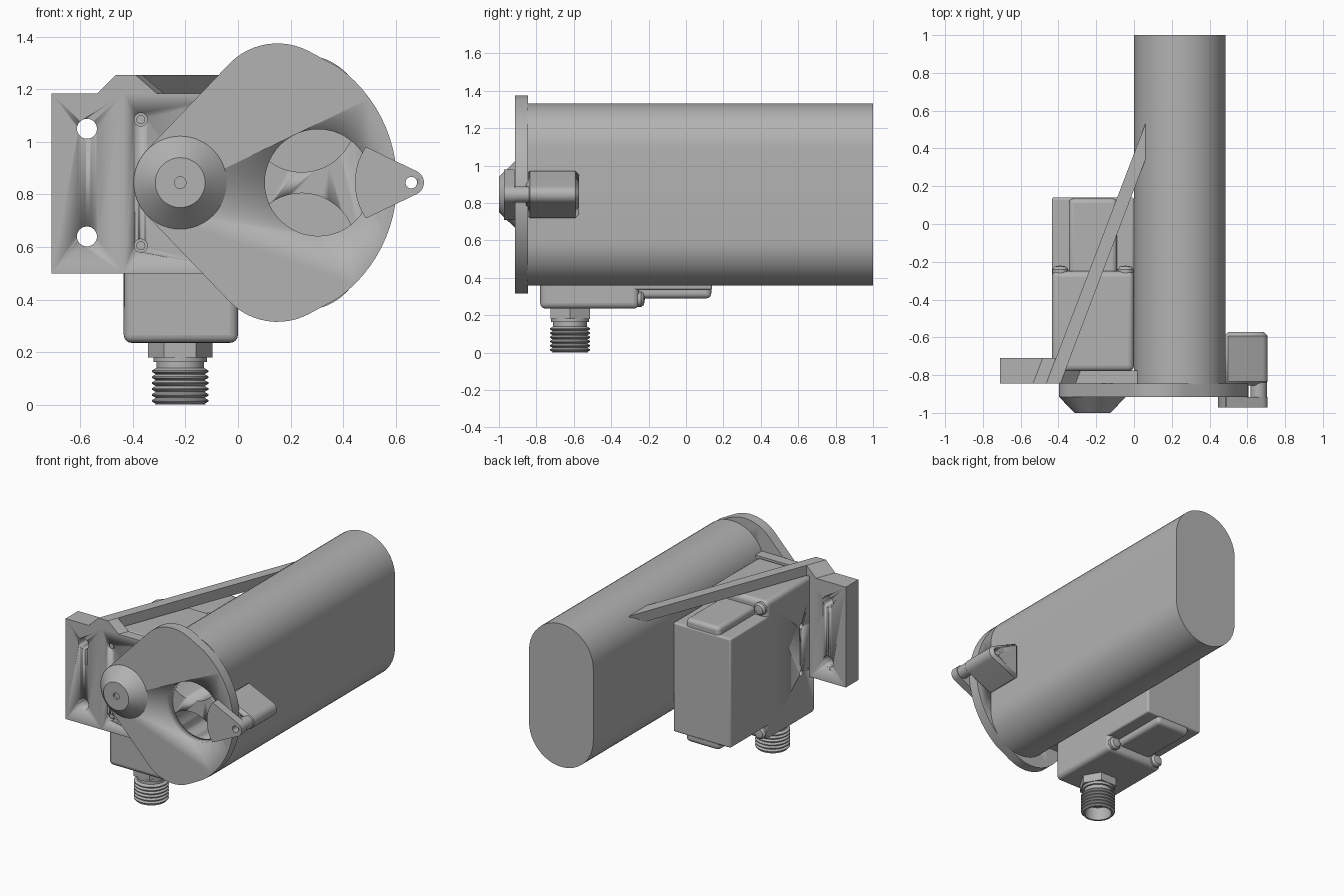
import bpy, bmesh
from math import sin, cos, pi, radians, sqrt
from mathutils import Matrix, Vector

cube = bpy.data.objects.get("Cube")
if cube:
    bpy.data.objects.remove(cube, do_unlink=True)

grey = bpy.data.materials.new("plain grey")
grey.use_nodes = True
grey.diffuse_color = (0.45, 0.45, 0.45, 1)
grey.node_tree.nodes["Principled BSDF"].inputs["Base Color"].default_value = (0.45, 0.45, 0.45, 1)


def finish(bm, name, smooth=True):
    bmesh.ops.recalc_face_normals(bm, faces=bm.faces)
    mesh = bpy.data.meshes.new(name)
    bm.to_mesh(mesh)
    bm.free()
    mesh.materials.append(grey)
    ob = bpy.data.objects.new(name, mesh)
    bpy.context.collection.objects.link(ob)
    if smooth:
        bpy.ops.object.select_all(action='DESELECT')
        ob.select_set(True)
        bpy.context.view_layer.objects.active = ob
        bpy.ops.object.shade_smooth_by_angle(angle=radians(30))
    return ob


def extrude(name, pts, a, b, axis='Y'):
    """Extrude a flat outline: (x, z) along y, or (x, y) along z."""
    bm = bmesh.new()
    put = (lambda p, d: (p[0], d, p[1])) if axis == 'Y' else (lambda p, d: (p[0], p[1], d))
    face = bm.faces.new([bm.verts.new(put(p, a)) for p in pts])
    new = bmesh.ops.extrude_face_region(bm, geom=[face])["geom"]
    shift = Vector(put((0, 0), b - a))
    bmesh.ops.translate(bm, vec=shift, verts=[v for v in new if isinstance(v, bmesh.types.BMVert)])
    return finish(bm, name)


def lathe(name, profile, centre, axis='Z', steps=48):
    """Spin (radius, height) points round an axis through centre."""
    bm = bmesh.new()
    vs = [bm.verts.new((r, 0, h)) for r, h in profile]
    es = [bm.edges.new(e) for e in zip(vs, vs[1:])]
    bmesh.ops.spin(bm, geom=vs + es, cent=(0, 0, 0), axis=(0, 0, 1), angle=2 * pi, steps=steps)
    bmesh.ops.remove_doubles(bm, verts=bm.verts, dist=1e-5)
    if axis == 'Y':
        bm.transform(Matrix.Rotation(-pi / 2, 4, 'X'))
    bm.transform(Matrix.Translation(centre))
    return finish(bm, name)


def arc(cx, cz, r, a, b, n=24):
    return [(cx + r * cos(radians(a + (b - a) * i / n)),
             cz + r * sin(radians(a + (b - a) * i / n))) for i in range(n + 1)]


def box(name, lo, hi, bevel=0):
    ob = extrude(name, [(lo[0], lo[2]), (hi[0], lo[2]), (hi[0], hi[2]), (lo[0], hi[2])], lo[1], hi[1])
    if bevel:
        m = ob.modifiers.new("round", 'BEVEL')
        m.width, m.segments = bevel, 4
    return ob


def cut(ob, cutter):
    m = ob.modifiers.new("cut", 'BOOLEAN')
    m.operation, m.object, m.solver = 'DIFFERENCE', cutter, 'EXACT'
    cutter.hide_render = True
    cutter.hide_viewport = True


def bore(ob, x, z, r, y0, y1):
    cut(ob, extrude("bore_cutter", arc(x, z, r, 0, 360 - 7.5, 47), y0, y1))


MID = 0.845      # height of hub and lever
HUB = -0.22      # x of hub and connector

# Twin bore body
R = 0.2425
body = extrude("long_body", arc(R, 1.09, R, 0, 180) + arc(R, 0.60, R, 180, 360), -0.85, 1.0)
for z in (1.09, 0.60):
    bore(body, R, z, 0.205, -0.95, 0.9)

# Swinging front cover, rounded where it meets the hub
cover = extrude("front_cover",
                arc(0.06, MID, 0.545, -54, 54) + arc(0.15, 1.12, 0.255, 62, 135, 12)
                + arc(HUB, MID, 0.178, 135, 225, 16) + arc(0.15, 0.57, 0.255, 225, 298, 12),
                -0.915, -0.845)
bore(cover, 0.305, MID, 0.203, -1.0, -0.8)

# Conical hub with a centre dimple
lathe("cover_hub", [(0, -0.985), (0.022, -0.985), (0.022, -1.0), (0.095, -1.0),
                    (0.177, -0.915), (0.177, -0.9), (0, -0.9)], (HUB, 0, MID), 'Y')

# Lever: front tab, neck and rear block
tip = arc(0.66, MID, 0.048, -65, 65, 10)
tab = extrude("lever_tab", tip + [(0.49, 0.98)] + arc(0.69, MID, 0.245, 147, 213, 10) + [(0.49, 0.71)],
              -0.972, -0.916)
bore(tab, 0.66, MID, 0.022, -1.1, -0.9)
lathe("lever_neck", [(0.022, -0.93), (0.043, -0.93), (0.043, -0.84), (0.022, -0.84)],
      (0.66, 0, MID), 'Y')
block = extrude("lever_block", tip + [(0.48, 0.98), (0.48, 0.71)], -0.855, -0.572)
m = block.modifiers.new("chamfer", 'BEVEL')
m.width, m.segments = 0.02, 1
bore(block, 0.66, MID, 0.022, -0.9, -0.5)

# Mounting bracket: flange, panel and top ramps
flange = box("mounting_flange", (-0.71, -0.845, 0.5), (-0.435, -0.71, 1.185))
for z in (1.05, 0.64):
    bore(flange, -0.575, z, 0.038, -1, -0.5)
panel = box("mounting_panel", (-0.435, -0.845, 0.5), (0.05, -0.775, 1.185))
for z in (1.085, 0.605):
    bore(panel, -0.37, z, 0.025, -0.9, -0.82)
    lathe("panel_screw", [(0, -0.835), (0.017, -0.835), (0.017, -0.81), (0, -0.81)], (-0.37, 0, z), 'Y', 16)


def ramp(name, x_low, x_high, depth):
    """Wedge sheared along the strut direction."""
    ob = extrude(name, [(x_low, 1.185), (x_high, 1.185), (x_high, 1.255)], -0.845, -0.845 + depth)
    for v in ob.data.vertices:
        v.co.x += 0.38 * (v.co.y + 0.845)


ramp("outer_ramp", -0.535, -0.465, 0.135)
ramp("inner_ramp", -0.31, -0.39, 0.07)

# Diagonal strut to the long body
extrude("diagonal_strut", [(-0.465, -0.845), (-0.39, -0.845), (0.06, 0.34), (0.06, 0.53)],
        1.185, 1.255, 'Z')

# Gearbox: front housing, rear housing and raised spine
housing = box("gear_housing", (-0.435, -0.78, 0.235), (0, -0.25, 1.18), 0.03)
for y in (-0.62, -0.74):
    for z in (0.56, 0.88):
        hole = lathe("side_hole_cutter", [(0, -0.05), (0.018, -0.05), (0.018, 0.05), (0, 0.05)], (0, 0, 0), 'Z', 16)
        hole.data.transform(Matrix.Translation((-0.435, y, z)) @ Matrix.Rotation(pi / 2, 4, 'Y'))
        cut(housing, hole)
box("rear_housing", (-0.435, -0.3, 0.335), (0, 0.14, 1.08), 0.012)
box("rear_spine", (-0.345, -0.3, 0.29), (-0.09, 0.135, 1.13), 0.025)
for x in (-0.39, -0.045):
    for z in (0.285, 1.13):
        lathe("housing_screw", [(0, -0.26), (0.042, -0.26), (0.042, -0.24), (0.03, -0.225), (0, -0.22)],
              (x, 0, z), 'Y', 20)

# Cable connector: hexagonal nut, collar and threaded cup
CY = -0.62
extrude("connector_nut", [(HUB + x, CY + y) for x, y in arc(0, 0, 0.122, 0, 300, 5)], 0.18, 0.25, 'Z')
thread = [(0, 0.09), (0.085, 0.09), (0.085, 0.0), (0.098, 0.0)]
for i in range(6):
    z = 0.004 + i * 0.0225
    thread += [(0.094, z), (0.108, z + 0.008), (0.108, z + 0.013), (0.094, z + 0.021)]
thread += [(0.09, 0.14), (0.09, 0.163), (0.102, 0.163), (0.102, 0.19), (0, 0.19)]
lathe("threaded_connector", thread, (HUB, CY, 0))
